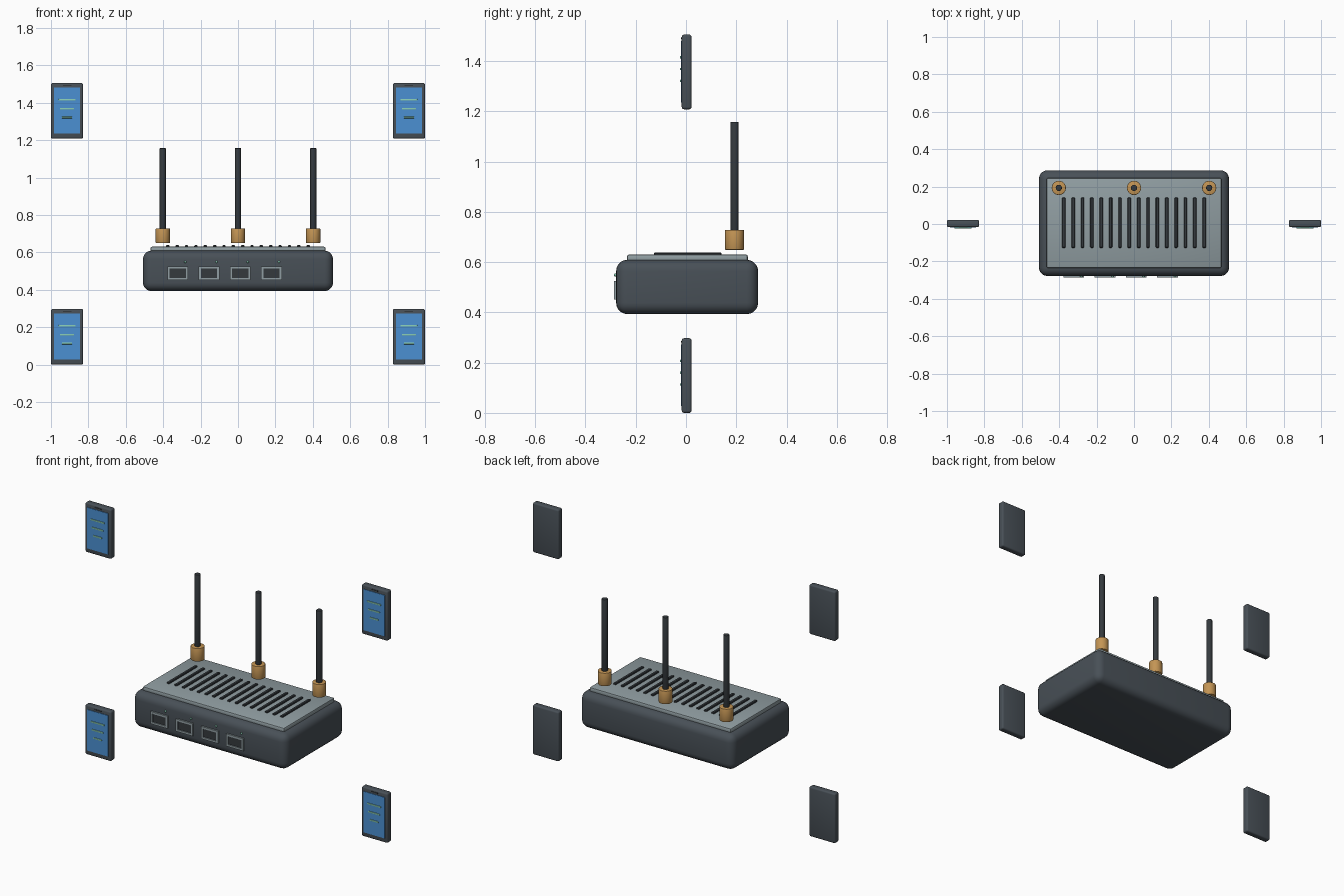
import bpy
import math

if "Cube" in bpy.data.objects:
    bpy.data.objects.remove(bpy.data.objects["Cube"])


def material(name, rgb):
    m = bpy.data.materials.new(name)
    m.diffuse_color = (*rgb, 1)
    m.use_nodes = True
    m.node_tree.nodes["Principled BSDF"].inputs["Base Color"].default_value = m.diffuse_color
    return m


SLATE = material("slate", (0.065, 0.08, 0.095))
DARK = material("dark", (0.035, 0.042, 0.048))
LID = material("lid_grey", (0.28, 0.34, 0.36))
BRASS = material("brass", (0.55, 0.30, 0.09))
BLUE = material("screen_blue", (0.07, 0.28, 0.65))
GREEN = material("green", (0.25, 0.6, 0.45))


def finish(ob, name, mat, bevel, segments):
    ob.name = name
    ob.data.materials.append(mat)
    if bevel:
        mod = ob.modifiers.new("bevel", 'BEVEL')
        mod.width = bevel
        mod.segments = segments
        bpy.ops.object.modifier_apply(modifier=mod.name)
        bpy.ops.object.shade_smooth_by_angle(angle=math.radians(35))
    return ob


def box(name, x, y, z, mat, bevel=0, segments=2):
    """Box from (min, max) ranges on each axis."""
    ranges = (x, y, z)
    bpy.ops.mesh.primitive_cube_add(size=1, location=[(a + b) / 2 for a, b in ranges])
    ob = bpy.context.object
    ob.scale = [b - a for a, b in ranges]
    bpy.ops.object.transform_apply(location=False, rotation=False, scale=True)
    return finish(ob, name, mat, bevel, segments)


def cylinder(name, x, y, z, r, mat, bevel=0):
    bpy.ops.mesh.primitive_cylinder_add(vertices=24, radius=r, depth=z[1] - z[0],
                                        location=(x, y, (z[0] + z[1]) / 2))
    ob = finish(bpy.context.object, name, mat, bevel, 2)
    bpy.ops.object.shade_smooth_by_angle(angle=math.radians(35))
    return ob


def span(c, size):
    return (c - size / 2, c + size / 2)


# Router housing and lid
box("router_body", (-0.508, 0.508), (-0.278, 0.287), (0.393, 0.609), SLATE, 0.045, 5)
box("router_lid", (-0.468, 0.468), (-0.235, 0.246), (0.600, 0.630), LID, 0.008, 2)

# Cooling slats across the lid
for i in range(16):
    box(f"vent_slat_{i + 1}", span(-0.375 + 0.05 * i, 0.018), (-0.127, 0.141),
        (0.622, 0.638), DARK, 0.003, 1)

# Three antennas along the back edge
for i, x in enumerate((-0.402, 0, 0.402)):
    cylinder(f"antenna_base_{i + 1}", x, 0.193, (0.649, 0.728), 0.038, BRASS, 0.003)
    cylinder(f"antenna_rod_{i + 1}", x, 0.193, (0.70, 1.157), 0.0165, DARK, 0.002)

# Front ports: four-sided frame, dark socket and status light
for i in range(4):
    x, z, w, h, t = -0.322 + 0.167 * i, 0.488, 0.112, 0.074, 0.012
    y = (-0.287, -0.270)
    for side, s in (("left", -1), ("right", 1)):
        box(f"port_{i + 1}_frame_{side}", span(x + s * (w - t) / 2, t), y, span(z, h), LID)
    for side, s in (("bottom", -1), ("top", 1)):
        box(f"port_{i + 1}_frame_{side}", span(x, w - 2 * t), y,
            span(z + s * (h - t) / 2, t), LID)
    box(f"port_{i + 1}_socket", span(x, w - t), (-0.281, -0.27), span(z, h - t), DARK)
    bpy.ops.mesh.primitive_uv_sphere_add(segments=12, ring_count=8, radius=0.006,
                                         location=(x + 0.04, -0.281, 0.549))
    finish(bpy.context.object, f"status_light_{i + 1}", GREEN, 0, 0)
    bpy.ops.object.shade_smooth()

# Four phones at the corners
for side, x in (("left", -0.914), ("right", 0.914)):
    for level, z0 in (("lower", 0.0), ("upper", 1.208)):
        p = f"phone_{level}_{side}"
        box(f"{p}_body", span(x, 0.172), (-0.017, 0.022), (z0, z0 + 0.297), SLATE, 0.009, 3)
        box(f"{p}_screen", span(x, 0.140), (-0.020, -0.012), (z0 + 0.027, z0 + 0.272), BLUE)
        box(f"{p}_speaker", span(x, 0.045), (-0.019, -0.012), (z0 + 0.280, z0 + 0.286), DARK)
        for i, (w, z) in enumerate(((0.09, 0.207), (0.075, 0.160), (0.055, 0.113))):
            box(f"{p}_line_{i + 1}", span(x, w), (-0.024, -0.016),
                span(z0 + z, 0.009), GREEN, 0.002, 2)
